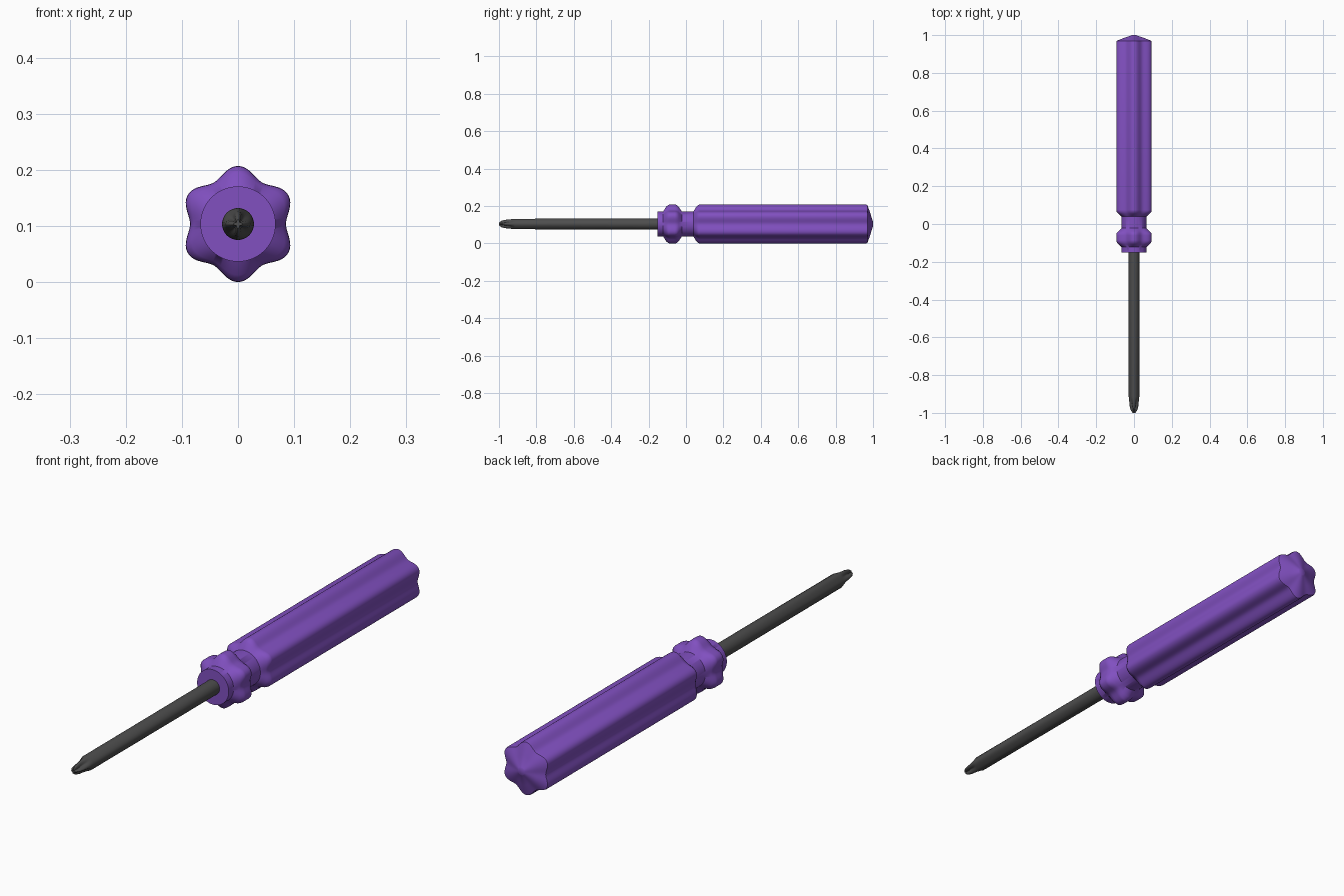
import bpy
import bmesh
from math import sin, cos, pi, radians

if "Cube" in bpy.data.objects:
    bpy.data.objects.remove(bpy.data.objects["Cube"])

AXIS_Z = 0.1035


def material(name, color):
    m = bpy.data.materials.new(name)
    m.diffuse_color = color
    m.use_nodes = True
    m.node_tree.nodes["Principled BSDF"].inputs["Base Color"].default_value = m.diffuse_color
    return m


def loft(name, rings, lobes, phase, segs, mat, angle):
    """Skin rings (y, mean radius, lobe depth) along y; both ends capped."""
    bm = bmesh.new()
    loops = []
    for y, r, d in rings:
        loop = []
        for i in range(segs):
            t = 2 * pi * i / segs
            rad = r + d * cos(lobes * (t - phase))
            loop.append(bm.verts.new((rad * cos(t), y, AXIS_Z + rad * sin(t))))
        loops.append(loop)
    for a, b in zip(loops, loops[1:]):
        for i in range(segs):
            j = (i + 1) % segs
            bm.faces.new((a[i], a[j], b[j], b[i]))
    bm.faces.new(loops[0])
    bm.faces.new(loops[-1])
    bmesh.ops.recalc_face_normals(bm, faces=bm.faces)
    mesh = bpy.data.meshes.new(name)
    bm.to_mesh(mesh)
    bm.free()
    mesh.materials.append(mat)
    ob = bpy.data.objects.new(name, mesh)
    bpy.context.collection.objects.link(ob)
    bpy.ops.object.select_all(action='DESELECT')
    ob.select_set(True)
    bpy.context.view_layer.objects.active = ob
    bpy.ops.object.shade_smooth_by_angle(angle=radians(angle))
    return ob


purple = material("purple_plastic", (0.22, 0.08, 0.53, 1))
steel = material("dark_steel", (0.075, 0.075, 0.075, 1))

# Handle: round collar, lobed bulge, round neck, six-lobed grip, shallow end cone
R, D = 0.0945, 0.009
handle_rings = [
    (-0.152, 0.067, 0), (-0.122, 0.067, 0),
    (-0.107, 0.085, 0.006), (-0.095, R - 0.001, D), (-0.085, R, D),
    (-0.06, R, D), (-0.05, R - 0.001, D), (-0.038, 0.085, 0.006),
    (-0.022, 0.067, 0), (0.04, 0.067, 0),
    (0.054, 0.085, 0.006), (0.066, R - 0.001, D), (0.075, R, D),
    (0.962, R, D), (0.970, R - 0.002, D),
    (0.985, 0.055, 0.004), (0.998, 0.016, 0), (1.0, 0.013, 0),
]
loft("handle", handle_rings, 6, pi / 2, 96, purple, 40)

# Shaft with a four-winged cross tip
shaft_rings = [
    (-1.0, 0.006, 0.002), (-0.985, 0.0125, 0.005), (-0.965, 0.0165, 0.006),
    (-0.94, 0.021, 0.004), (-0.915, 0.028, 0), (-0.14, 0.0285, 0),
]
loft("shaft", shaft_rings, 4, 0, 48, steel, 35)
